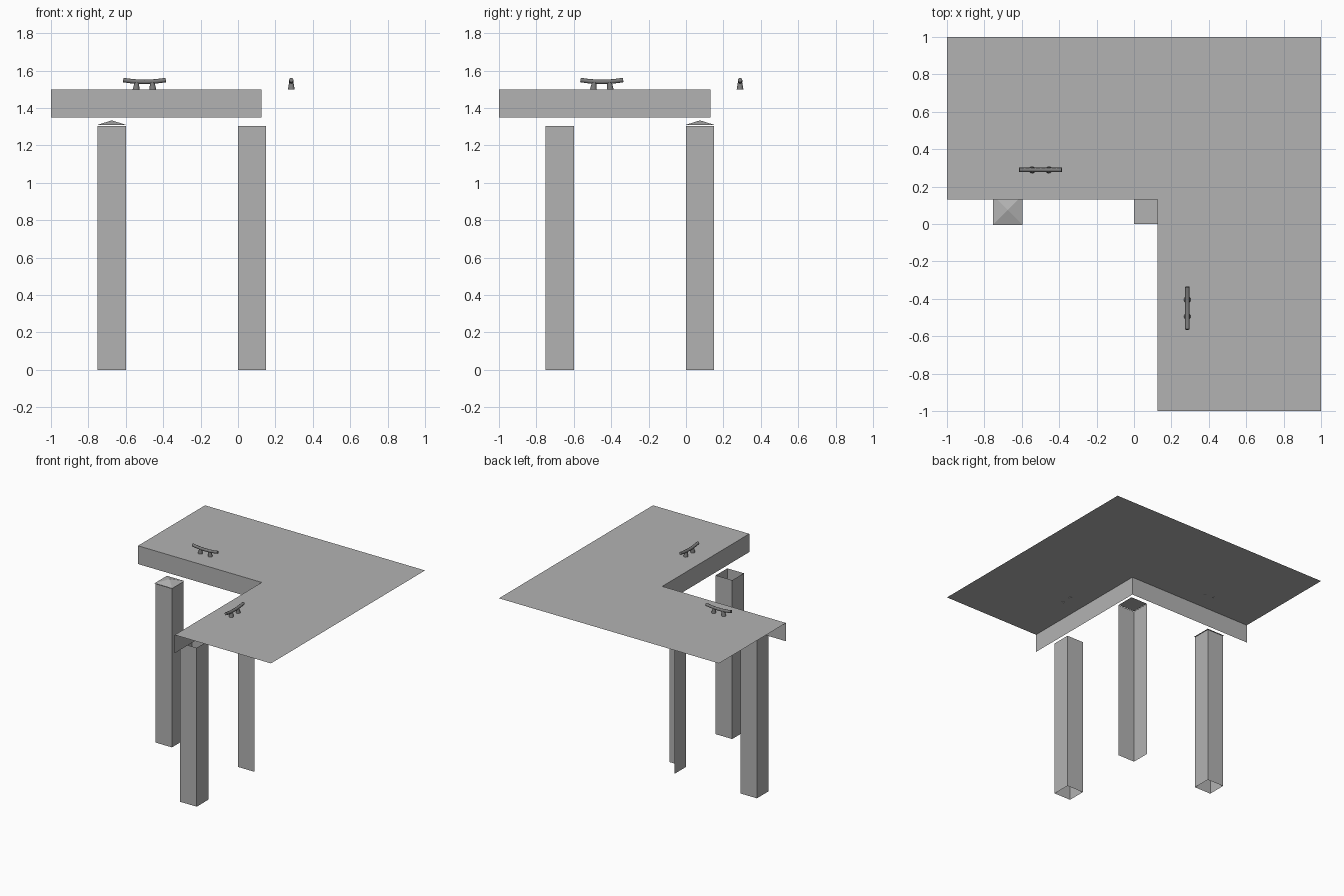
import bpy, bmesh
from mathutils import Matrix, Vector

cube = bpy.data.objects.get("Cube")
if cube:
    bpy.data.objects.remove(cube, do_unlink=True)


def material(name, value):
    m = bpy.data.materials.new(name)
    m.use_nodes = True
    color = (value, value, value, 1)
    m.diffuse_color = color
    m.node_tree.nodes["Principled BSDF"].inputs["Base Color"].default_value = color
    return m


CONCRETE = material("light grey", 0.45)
METAL = material("metal grey", 0.2)


def finish(name, bm, mat):
    mesh = bpy.data.meshes.new(name)
    bm.to_mesh(mesh)
    bm.free()
    mesh.materials.append(mat)
    ob = bpy.data.objects.new(name, mesh)
    bpy.context.collection.objects.link(ob)
    return ob


def sheet(bm, points):
    return bm.faces.new([bm.verts.new(p) for p in points])


def wall(bm, a, b, low, high):
    sheet(bm, [(*a, low), (*b, low), (*b, high), (*a, high)])


def square(x, y, size):
    return [(x, y), (x + size, y), (x + size, y + size), (x, y + size)]


DECK, SKIRT, POST, SIZE = 1.5, 1.35, 1.305, 0.15
INNER_X, INNER_Y = 0.125, 0.13

# L-shaped deck sheet with skirts hanging from the two inner edges
bm = bmesh.new()
outline = [(-1, 1), (-1, INNER_Y), (INNER_X, INNER_Y), (INNER_X, -1), (1, -1), (1, 1)]
sheet(bm, [(x, y, DECK) for x, y in outline])
for a, b in zip(outline[1:3], outline[2:4]):
    wall(bm, a, b, SKIRT, DECK)
bmesh.ops.remove_doubles(bm, verts=bm.verts, dist=0.0001)
finish("deck", bm, CONCRETE)


# Hollow posts, the corner one having only its two outer walls
def post(name, x, y, sides):
    bm = bmesh.new()
    ring = square(x, y, SIZE)
    for i in sides:
        wall(bm, ring[i], ring[(i + 1) % 4], 0, POST)
    bmesh.ops.remove_doubles(bm, verts=bm.verts, dist=0.0001)
    finish(name, bm, CONCRETE)


post("side_post", -0.75, 0, range(4))
post("front_post", 0, -0.75, range(4))
post("corner_post", 0, 0, (3, 0))

# Flat lid on the corner post
bm = bmesh.new()
sheet(bm, [(x, y, POST + 0.003) for x, y in square(0, 0, SIZE)])
finish("corner_post_lid", bm, CONCRETE)

# Slightly overhanging pyramid cap on the side post
bm = bmesh.new()
ring = square(-0.755, -0.005, SIZE + 0.01)
base = [bm.verts.new((x, y, POST + 0.004)) for x, y in ring]
apex = bm.verts.new((-0.675, 0.075, 1.334))
for i in range(4):
    bm.faces.new((base[i], base[(i + 1) % 4], apex))
bm.faces.new(base[::-1])
finish("side_post_cap", bm, CONCRETE)


# Mooring cleats: an upswept round bar on two splayed feet
def cleat(name, x, y, along_y):
    place = Matrix.Translation((x, y, DECK))
    if along_y:
        place = place @ Matrix(((0, -1, 0, 0), (1, 0, 0, 0), (0, 0, 1, 0), (0, 0, 0, 1)))

    curve = bpy.data.curves.new(name + "_bar", "CURVE")
    curve.dimensions = "3D"
    curve.bevel_depth = 0.012
    curve.bevel_resolution = 2
    curve.use_fill_caps = True
    spline = curve.splines.new("POLY")
    count = 9
    spline.points.add(count - 1)
    for i, p in enumerate(spline.points):
        t = 2 * i / (count - 1) - 1
        p.co = (*(place @ Vector((0.114 * t, 0, 0.04 + 0.01 * t * t))), 1)
    spline.use_smooth = True
    curve.materials.append(METAL)
    bar = bpy.data.objects.new(name + "_bar", curve)
    bpy.context.collection.objects.link(bar)

    bm = bmesh.new()
    for side in (-1, 1):
        made = bmesh.ops.create_cone(bm, cap_ends=True, segments=12, radius1=0.018,
                                     radius2=0.012, depth=0.036)
        for v in made["verts"]:
            v.co.z += 0.018
            v.co.x += side * (0.045 - 0.1 * v.co.z)
    bm.transform(place)
    for f in bm.faces:
        f.smooth = len(f.verts) == 4
    finish(name + "_feet", bm, METAL)


cleat("side_cleat", -0.5, 0.289, False)
cleat("front_cleat", 0.285, -0.45, True)
